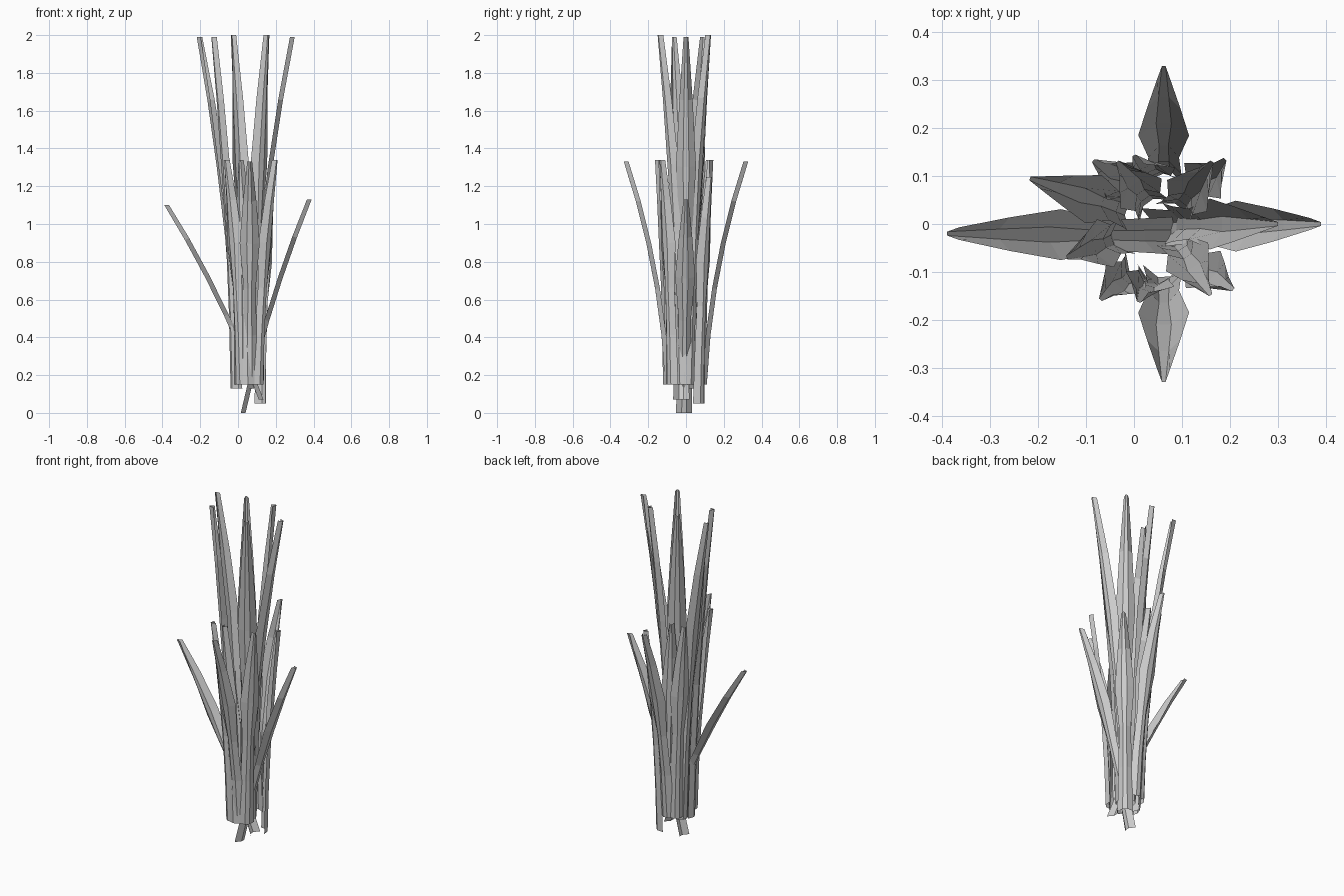
import bpy
import math
from mathutils import Vector

cube = bpy.data.objects.get("Cube")
if cube:
    bpy.data.objects.remove(cube, do_unlink=True)

grey = bpy.data.materials.new("pale_grey")
grey.use_nodes = True
COLOUR = (0.6, 0.6, 0.6, 1)
grey.diffuse_color = COLOUR
grey.node_tree.nodes["Principled BSDF"].inputs["Base Color"].default_value = COLOUR

CENTRE = Vector((0.06, 0, 0))
# Stations along a blade from foot to tip: (share of length, half width)
STATIONS = ((0, 0.043), (0.22, 0.037), (0.43, 0.032), (0.63, 0.053), (0.82, 0.035), (1, 0.013))
# Folded cross-section: (share of half width sideways, share of depth inward)
SECTION = ((-1, 1), (-0.3, 0), (0.3, 0), (1, 1))
DEPTH = 0.025


def blade(name, foot, tip, lean=0.13, facing=None):
    """A creased leaf that rises from its foot and arches out to its tip."""
    foot, tip = Vector(foot), Vector(tip)
    bend = foot.lerp(tip, lean)
    bend.z = (foot.z + tip.z) / 2
    out = Vector((tip.x - CENTRE.x, tip.y, 0)).normalized()
    if facing is not None:
        out = Vector((math.cos(facing), math.sin(facing), 0))
    side = Vector((-out.y, out.x, 0))
    verts, faces = [], []
    last = len(STATIONS) - 1
    n = len(SECTION)
    for i, (t, half) in enumerate(STATIONS):
        p = foot * (1 - t) ** 2 + bend * 2 * t * (1 - t) + tip * t * t
        along = ((bend - foot) * (1 - t) + (tip - bend) * t).normalized()
        inward = side.cross(along).normalized()
        if inward.dot(out) > 0:
            inward = -inward
        # Keep the foot and tip cut level
        if i in (0, last):
            inward = -out
        for s, d in SECTION:
            verts.append(p + side * s * half + inward * d * DEPTH)
    for i in range(last):
        for j in range(n - 1):
            a = i * n + j
            faces.append((a, a + 1, a + n + 1, a + n))
    mesh = bpy.data.meshes.new(name)
    mesh.from_pydata(verts, [], faces)
    mesh.materials.append(grey)
    obj = bpy.data.objects.new(name, mesh)
    bpy.context.scene.collection.objects.link(obj)


# Tall inner blades
tall = [
    ((-0.015, 0.03, 0.13), (-0.217, 0.095, 1.99)),
    ((-0.035, -0.03, 0.13), (-0.14, -0.07, 1.99)),
    ((0.03, 0.045, 0.15), (-0.035, 0.13, 2.0)),
    ((0.095, -0.04, 0.15), (0.16, -0.148, 2.0)),
    ((0.095, 0.035, 0.15), (0.163, 0.13, 2.0)),
    ((0.085, 0, 0.13), (0.3, 0, 1.99)),
]
for i, (foot, tip) in enumerate(tall):
    blade(f"tall_blade_{i + 1}", foot, tip)

# Middle blades round the outside of the clump
middle = [
    ((0.0, -0.105, 0.15), (-0.07, -0.158, 1.34)),
    ((0.04, -0.118, 0.15), (0.01, -0.163, 1.34)),
    ((0.125, -0.09, 0.15), (0.207, -0.137, 1.34)),
    ((0.135, 0.085, 0.05), (0.19, 0.135, 1.25)),
    ((0.0, 0.085, 0.15), (-0.085, 0.132, 1.34)),
    ((0.05, 0.1, 0.15), (0.0, 0.143, 1.34)),
]
for i, (foot, tip) in enumerate(middle):
    blade(f"middle_blade_{i + 1}", foot, tip)

# Arching blades at the front and back
for name, s in (("front", -1), ("back", 1)):
    blade(f"{name}_arching_blade", (0.062, 0.11 * s, 0.15), (0.062, 0.329 * s, 1.33), 0.12)

# Short blades that splay sideways and cross at the foot
blade("left_splayed_blade", (0.04, -0.01, 0), (0.39, 0, 1.13), 0.35, 0)
blade("right_splayed_blade", (0.11, -0.025, 0.07), (-0.39, -0.02, 1.1), 0.37, math.pi)
